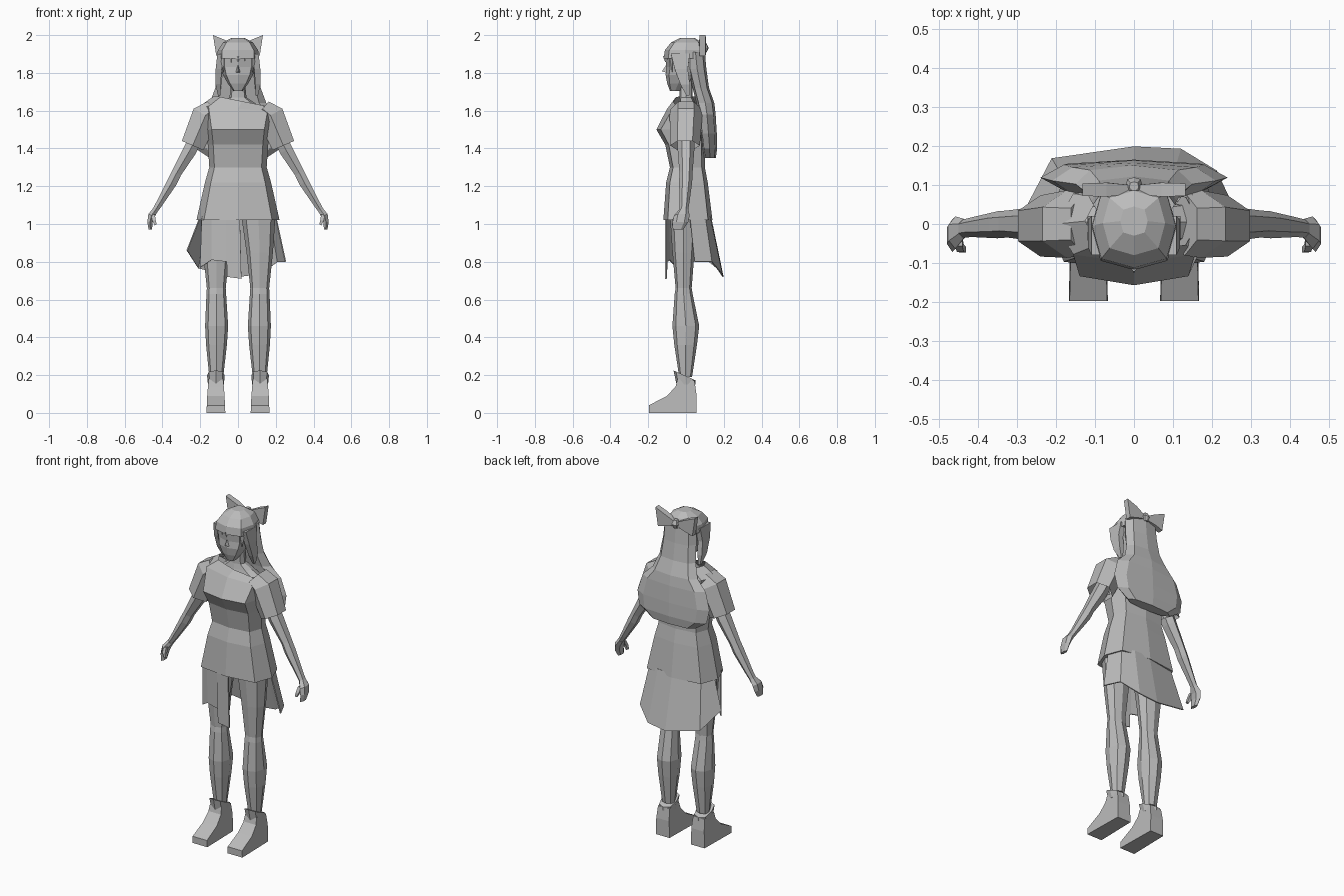
import bpy, bmesh, math
from mathutils import Vector

grey = bpy.data.materials.new("plain_grey")
grey.diffuse_color = (0.5, 0.5, 0.5, 1)


def build(name, verts, faces, solid=0):
    me = bpy.data.meshes.new(name)
    me.from_pydata(verts, [], faces)
    bm = bmesh.new()
    bm.from_mesh(me)
    bmesh.ops.recalc_face_normals(bm, faces=bm.faces)
    bm.to_mesh(me)
    bm.free()
    me.materials.append(grey)
    ob = bpy.data.objects.new(name, me)
    bpy.context.collection.objects.link(ob)
    if solid:
        m = ob.modifiers.new("thickness", 'SOLIDIFY')
        m.thickness = solid
        m.offset = 0
    return ob


def skin(name, rings, caps=(True, True)):
    """Join rings of equal point count with quads."""
    n = len(rings[0])
    verts = [p for r in rings for p in r]
    faces = [(i * n + j, i * n + (j + 1) % n, (i + 1) * n + (j + 1) % n, (i + 1) * n + j)
             for i in range(len(rings) - 1) for j in range(n)]
    if caps[0]:
        faces.append(tuple(range(n)))
    if caps[1]:
        faces.append(tuple(range(len(verts) - n, len(verts))))
    return build(name, verts, faces)


def section(z, rx, yf, yb, cx=0, diag=0.78, tilt=0):
    """Eight-sided level section from half width, front y and back y."""
    cy, ry = (yf + yb) / 2, (yb - yf) / 2
    unit = [(0, -1), (diag, -diag), (1, 0), (diag, diag), (0, 1), (-diag, diag), (-1, 0), (-diag, -diag)]
    return [(cx + u * rx, cy + v * ry, z + tilt * u * rx) for u, v in unit]


def loft(name, rows, caps=(True, True), **kw):
    return skin(name, [section(*r, **kw) for r in rows], caps)


def tube(name, path, s=1, n=6, caps=(True, True)):
    """Tube along (x, y, z, half width, half depth); s mirrors it in x."""
    rings = []
    for i, (x, y, z, a, b) in enumerate(path):
        p, q = path[max(i - 1, 0)], path[min(i + 1, len(path) - 1)]
        t = Vector((q[0] - p[0], 0, q[2] - p[2])).normalized()
        nx, nz = -t.z, t.x
        k = 1 / math.cos(math.pi / n)
        ring = []
        for j in range(n):
            w = 2 * math.pi * (j + .5) / n
            c, d = math.cos(w) * k * a, math.sin(w) * k * b
            ring.append((s * (x + nx * c), y + d, z + nz * c))
        rings.append(ring)
    return skin(name, rings, caps)


def sheet(name, rows, solid=0.006):
    n = len(rows[0])
    faces = [(i * n + j, i * n + j + 1, (i + 1) * n + j + 1, (i + 1) * n + j)
             for i in range(len(rows) - 1) for j in range(n - 1)]
    return build(name, [p for r in rows for p in r], faces, solid)


# Tunic with a slanted neckline
tunic = [section(z, rx, f, b, diag=.82) for z, rx, f, b in [
    (1.02, .22, -.12, .14), (1.22, .175, -.105, .115), (1.30, .152, -.085, .10),
    (1.42, .16, -.11, .10), (1.50, .17, -.157, .10)]]
tunic.append(section(1.61, .20, -.10, .10, tilt=-.08))
tunic.append(section(1.65, .145, -.07, .085, cx=.02, tilt=-.2))
skin("tunic", tunic, (True, False))

# Shoulders and neck
loft("shoulders_and_neck", [(1.50, .14, -.08, .07), (1.60, .165, -.05, .06), (1.64, .09, -.04, .05),
                            (1.67, .045, -.035, .035), (1.76, .036, -.035, .035)])

# Head, nose and ears
loft("head", [(1.705, .025, -.085, -.03), (1.745, .055, -.10, .02), (1.79, .08, -.108, .06),
              (1.83, .09, -.104, .08), (1.88, .092, -.11, .085), (1.93, .085, -.10, .08)])
build("nose", [(-.014, -.10, 1.80), (.014, -.10, 1.80), (0, -.10, 1.85), (0, -.127, 1.808)],
      [(0, 1, 3), (1, 2, 3), (2, 0, 3), (0, 2, 1)])

# Hair cap, fringe, side locks and long back hair
loft("hair_cap", [(1.875, .11, -.118, .10), (1.92, .107, -.112, .102), (1.96, .08, -.08, .085),
                  (1.985, .035, -.03, .045)])
for i, (x, tip, w) in enumerate([(-.072, 1.80, .022), (-.035, 1.83, .02), (0, 1.855, .018),
                                 (.035, 1.84, .02), (.072, 1.80, .022)]):
    y = -.117 + abs(x) * .5
    build("fringe_%d" % i, [(x - w, y + .012, 1.88), (x + w, y + .012, 1.88), (x, y - .006, 1.89),
                            (x * 1.08, y + .008, tip)], [(0, 2, 3), (2, 1, 3), (1, 0, 3), (0, 1, 2)])
for s in (1, -1):
    tube("side_lock", [(.093, -.03, 1.90, .016, .05), (.102, -.025, 1.82, .016, .035),
                       (.105, -.005, 1.74, .014, .025), (.10, .01, 1.68, .006, .008)], s, 4)
loft("back_hair", [(1.91, .105, .0, .10), (1.82, .11, .01, .108), (1.72, .12, .035, .122),
                   (1.64, .15, .055, .15), (1.58, .21, .065, .157), (1.48, .24, .075, .163),
                   (1.40, .225, .085, .165), (1.35, .15, .095, .158)], diag=.75)

# Bow
for s in (1, -1):
    prof = [(.01, 1.945, .012), (.07, 1.975, .018), (.132, 2.0, .016),
            (.115, 1.89, .016), (.065, 1.905, .018), (.01, 1.92, .012)]
    skin("bow_loop", [[(s * x, .088 - d, z) for x, z, d in prof],
                      [(s * x, .088 + d, z) for x, z, d in prof]])
loft("bow_knot", [(1.908, .012, .085, .108), (1.932, .022, .07, .12), (1.957, .012, .085, .108)])

for s in (1, -1):
    # Sleeve, arm and hand
    tube("sleeve", [(.13, 0, 1.61, .05, .07), (.172, 0, 1.575, .072, .075), (.24, -.005, 1.415, .062, .068)],
         s, 6, (True, False))
    tube("arm", [(.19, 0, 1.52, .035, .04), (.255, 0, 1.39, .036, .038), (.325, 0, 1.27, .026, .03),
                 (.35, -.002, 1.22, .027, .03), (.415, -.008, 1.11, .018, .022), (.44, -.012, 1.07, .015, .02)], s)
    tube("hand", [(.437, -.012, 1.075, .015, .022), (.458, -.022, 1.045, .018, .036),
                  (.466, -.03, 1.01, .014, .036), (.464, -.042, .97, .009, .024)], s)
    tube("thumb", [(.45, -.045, 1.05, .01, .012), (.445, -.062, 1.02, .009, .01), (.436, -.066, .995, .006, .007)], s, 4)

    # Leg
    rows = [(1.04, .09, -.085, .06, .108), (.85, .07, -.072, .045, .115), (.66, .05, -.055, .03, .115),
            (.63, .052, -.06, .035, .115), (.46, .061, -.072, .07, .113), (.36, .055, -.062, .058, .114),
            (.19, .037, -.036, .032, .115)]
    skin("leg", [section(z, rx, f, b, s * cx, .74) for z, rx, f, b, cx in rows])

    # Boot cuff, flared and tilted up at the front
    cuff = [section(.15, .042, -.05, .05, s * .117), section(.195, .047, -.066, .05, s * .117)]
    cuff[1] = [(x, y, z - y * .45) for x, y, z in cuff[1]]
    skin("boot_cuff", cuff)

    # Boot: side profile with half widths
    prof = [(.055, 0, .045), (-.197, 0, .05), (-.197, .04, .048), (-.10, .09, .046),
            (-.055, .14, .042), (-.045, .18, .038), (.045, .17, .038), (.055, .1, .043)]
    skin("boot", [[(s * .117 + e * w, y, z) for y, z, w in prof] for e in (-1, 1)])

# Hanging back panel of the skirt
sheet("back_panel", [
    [(-.20, .02, 1.04), (-.17, .10, 1.04), (0, .13, 1.04), (.10, .125, 1.04), (.17, .10, 1.04), (.20, .02, 1.04)],
    [(-.27, .05, .86), (-.21, .166, .765), (0, .196, .72), (.12, .19, .735), (.21, .135, .80), (.252, .045, .80)]])

# Hanging front panel
sheet("front_panel", [
    [(-.19, -.06, 1.04), (-.14, -.09, 1.04), (-.06, -.102, 1.04), (.01, -.105, 1.04)],
    [(-.20, -.05, .77), (-.14, -.088, .81), (-.06, -.10, .80), (.018, -.105, .71)]])
build("front_strip", [(-.065, -.106, 1.03), (.01, -.108, 1.03), (.018, -.108, .71), (-.058, -.106, .72)],
      [(0, 1, 2, 3)], .006)
